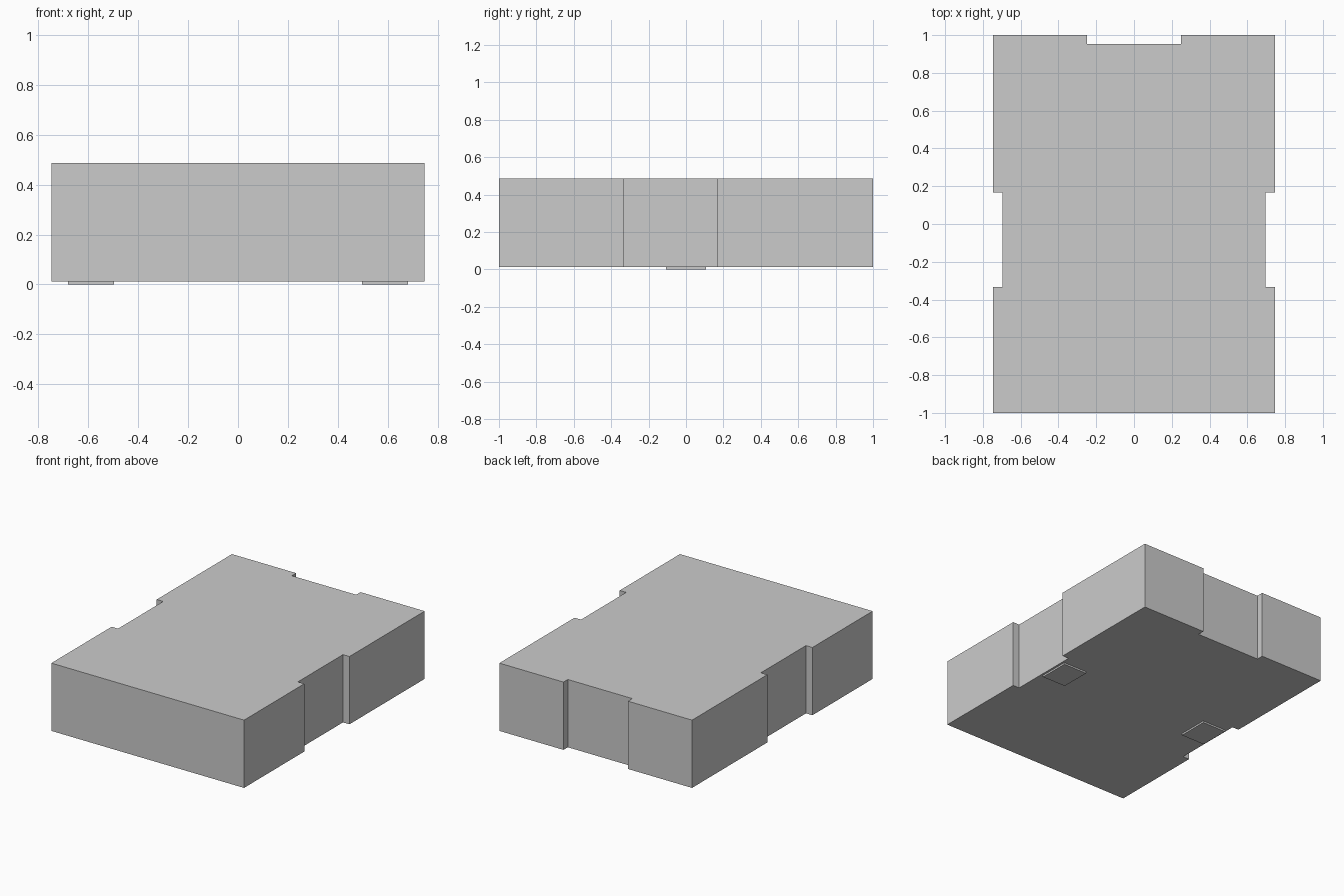
import bpy, bmesh

if "Cube" in bpy.data.objects:
    bpy.data.objects.remove(bpy.data.objects["Cube"])


def prism(name, outline, z0, z1):
    """Extrude a counter-clockwise outline from z0 to z1."""
    bm = bmesh.new()
    base = bm.faces.new([bm.verts.new((x, y, z0)) for x, y in outline])
    top = bmesh.ops.extrude_face_region(bm, geom=[base], use_keep_orig=True)
    verts = [v for v in top["geom"] if isinstance(v, bmesh.types.BMVert)]
    bmesh.ops.translate(bm, verts=verts, vec=(0, 0, z1 - z0))
    bmesh.ops.recalc_face_normals(bm, faces=bm.faces)
    mesh = bpy.data.meshes.new(name)
    bm.to_mesh(mesh)
    bm.free()
    obj = bpy.data.objects.new(name, mesh)
    bpy.context.collection.objects.link(obj)
    return obj


W, INSET_W = 0.747, 0.697        # half width, half width at side notches
BOTTOM, TOP = 0.012, 0.487

# Body: half outline with side and back notches, mirrored across x = 0
half = [(W, -1), (W, -0.333), (INSET_W, -0.333), (INSET_W, 0.167),
        (W, 0.167), (W, 1), (0.25, 1), (0.25, 0.952)]
outline = half + [(-x, y) for x, y in reversed(half)]
prism("body", outline, BOTTOM, TOP)

# Two thin pads under the body
for side, s in (("left", -1), ("right", 1)):
    cx, hx, hy = s * 0.59, 0.092, 0.108
    prism(side + "_foot_pad",
          [(cx - hx, -hy), (cx + hx, -hy), (cx + hx, hy), (cx - hx, hy)],
          0, BOTTOM)
